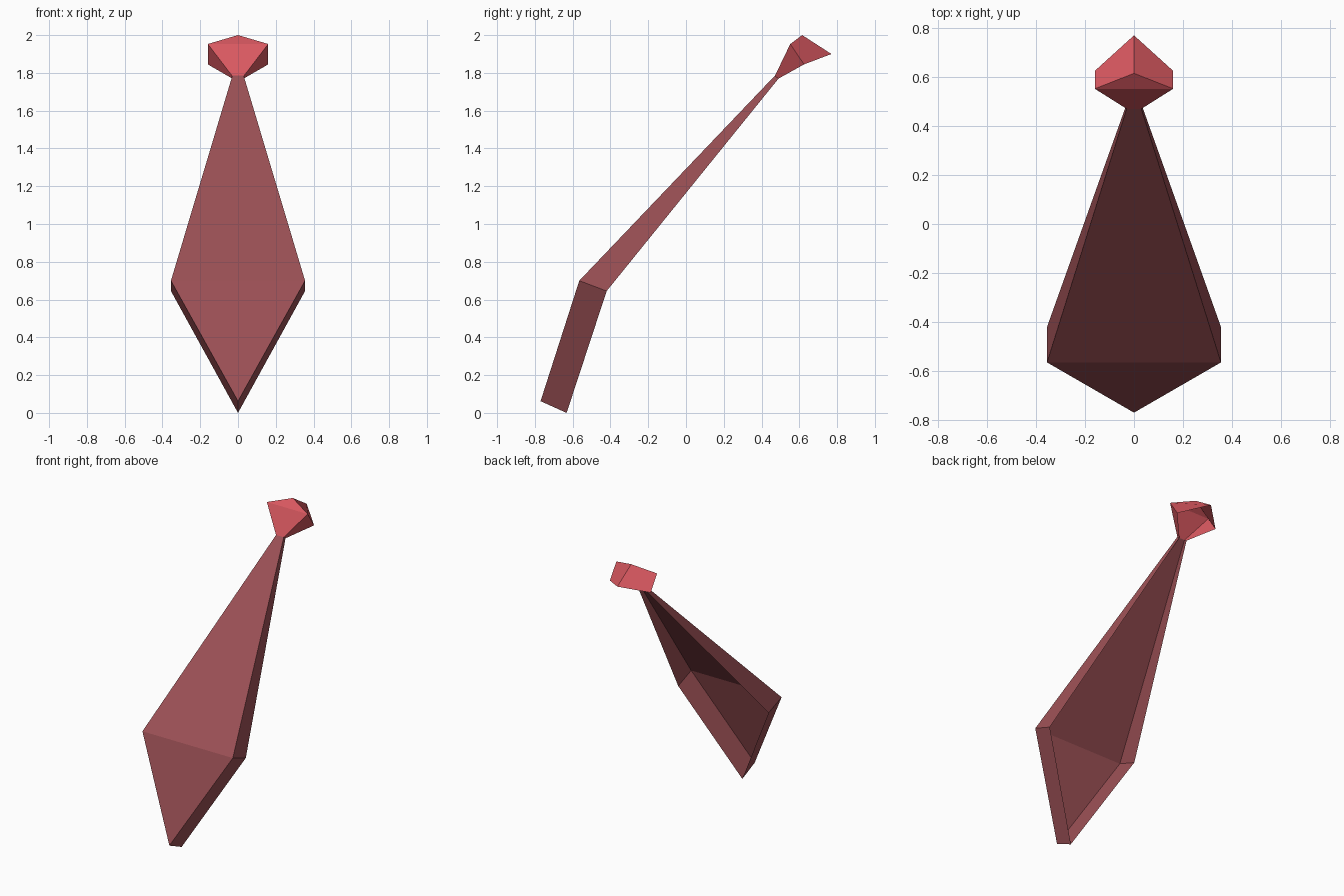
import bpy, bmesh

if "Cube" in bpy.data.objects:
    bpy.data.objects.remove(bpy.data.objects["Cube"])

def paint(name, rgb):
    m = bpy.data.materials.new(name)
    m.diffuse_color = (*rgb, 1)
    m.use_nodes = True
    m.node_tree.nodes["Principled BSDF"].inputs["Base Color"].default_value = m.diffuse_color
    return m

def open_shell(name, front, back, mat):
    """Folded front panel with side walls and an open back.
    front/back: right-hand outline from the neck, over the wide corner, to the centre point."""
    bm = bmesh.new()
    def outline(pts):
        right = [bm.verts.new(p) for p in pts]
        left = [bm.verts.new((-x, y, z)) for x, y, z in pts[:2]]
        return right + left[::-1]        # neck R, corner R, point, corner L, neck L
    f, b = outline(front), outline(back)
    bm.faces.new((f[0], f[1], f[3], f[4]))   # long taper
    bm.faces.new((f[1], f[2], f[3]))         # end triangle
    for i in range(4):                       # side walls
        bm.faces.new((f[i], b[i], b[i + 1], f[i + 1]))
    bmesh.ops.recalc_face_normals(bm, faces=bm.faces)
    bm.faces.ensure_lookup_table()
    if bm.faces[0].normal.y > 0:             # front panel must face -y
        bmesh.ops.reverse_faces(bm, faces=bm.faces)
    me = bpy.data.meshes.new(name)
    bm.to_mesh(me)
    bm.free()
    me.materials.append(mat)
    ob = bpy.data.objects.new(name, me)
    bpy.context.collection.objects.link(ob)

# Hanging blade of the tie
open_shell("tie_blade",
           [(.03, .47, 1.785), (.355, -.565, .70), (0, -.77, .062)],
           [(.03, .49, 1.77), (.355, -.42, .645), (0, -.632, 0)],
           paint("dark red", (.33, .08, .091)))

# Knot at the top
open_shell("tie_knot",
           [(.03, .47, 1.783), (.16, .552, 1.953), (0, .615, 2.0)],
           [(.03, .49, 1.77), (.16, .625, 1.845), (0, .77, 1.90)],
           paint("bright red", (.69, .098, .117)))
